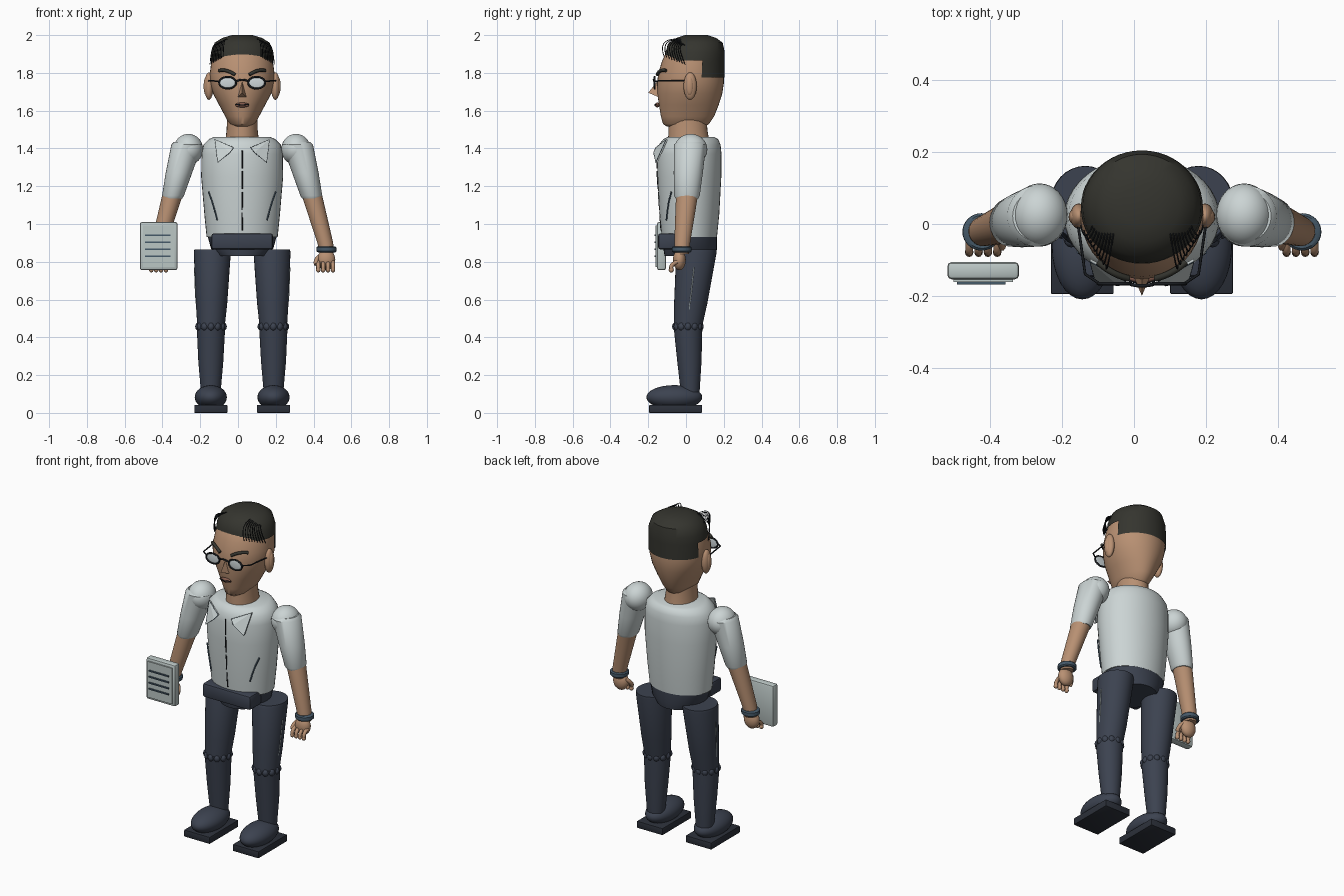
import bpy, bmesh, math
from mathutils import Vector, Matrix

if "Cube" in bpy.data.objects:
    bpy.data.objects.remove(bpy.data.objects["Cube"])

CX = 0.022  # body centre line


def material(name, *rgb):
    m = bpy.data.materials.new(name)
    m.use_nodes = True
    m.diffuse_color = (*rgb, 1)
    bsdf = m.node_tree.nodes["Principled BSDF"]
    bsdf.inputs["Base Color"].default_value = (*rgb, 1)
    bsdf.inputs["Roughness"].default_value = 0.7
    return m


SKIN = material("skin", 0.48, 0.28, 0.17)
SHIRT = material("shirt grey", 0.60, 0.66, 0.66)
NAVY = material("trouser navy", 0.045, 0.055, 0.08)
SOLE = material("sole dark", 0.025, 0.03, 0.042)
HAIR = material("hair charcoal", 0.035, 0.035, 0.028)
BLACK = material("frame black", 0.01, 0.012, 0.015)
LENS = material("lens pale", 0.62, 0.68, 0.70)
BAND = material("slate blue", 0.06, 0.10, 0.14)
LIP = material("lip brown", 0.22, 0.10, 0.07)
PAPER = material("pad grey", 0.50, 0.57, 0.56)


def finish(name, bm, mat, smooth=True):
    bmesh.ops.recalc_face_normals(bm, faces=bm.faces)
    me = bpy.data.meshes.new(name)
    bm.to_mesh(me)
    bm.free()
    me.materials.append(mat)
    ob = bpy.data.objects.new(name, me)
    bpy.context.collection.objects.link(ob)
    if smooth:
        bpy.ops.object.select_all(action="DESELECT")
        ob.select_set(True)
        bpy.context.view_layer.objects.active = ob
        bpy.ops.object.shade_smooth_by_angle(angle=math.radians(40))
    return ob


def loft(name, rows, mat, n=32, drop=None):
    """Stack of ellipses (x, y, z, rx, ry); drop removes faces by centre."""
    bm = bmesh.new()
    rings = [[bm.verts.new((x + rx * math.cos(a), y + ry * math.sin(a), z))
              for a in (2 * math.pi * i / n for i in range(n))] for x, y, z, rx, ry in rows]
    for lo, hi in zip(rings, rings[1:]):
        for i in range(n):
            j = (i + 1) % n
            bm.faces.new((lo[i], lo[j], hi[j], hi[i]))
    bm.faces.new(rings[-1])
    if drop:
        bmesh.ops.delete(bm, geom=[f for f in bm.faces if drop(f.calc_center_median())], context="FACES")
    else:
        bm.faces.new(rings[0])
    return finish(name, bm, mat)


def ball(name, centre, radii, mat, n=24):
    bm = bmesh.new()
    bmesh.ops.create_uvsphere(bm, u_segments=n, v_segments=n // 2, radius=1)
    bm.transform(Matrix.Translation(centre) @ Matrix.Diagonal((*radii, 1)))
    return finish(name, bm, mat)


def box(name, centre, size, mat, bevel=0.0):
    bm = bmesh.new()
    bmesh.ops.create_cube(bm, size=1)
    bm.transform(Matrix.Translation(centre) @ Matrix.Diagonal((*size, 1)))
    if bevel:
        bmesh.ops.bevel(bm, geom=bm.edges[:], offset=bevel, segments=2, affect="EDGES", profile=0.5)
    return finish(name, bm, mat, bevel > 0)


def hull(name, points, mat):
    bm = bmesh.new()
    for p in points:
        bm.verts.new(p)
    bmesh.ops.convex_hull(bm, input=bm.verts)
    return finish(name, bm, mat, False)


def wire(name, points, radius, mat, closed=False):
    cu = bpy.data.curves.new(name, "CURVE")
    cu.dimensions = "3D"
    cu.bevel_depth, cu.bevel_resolution, cu.use_fill_caps = radius, 2, True
    sp = cu.splines.new("POLY")
    sp.points.add(len(points) - 1)
    for sp_point, p in zip(sp.points, points):
        sp_point.co = (*p, 1)
    sp.use_cyclic_u = closed
    cu.materials.append(mat)
    ob = bpy.data.objects.new(name, cu)
    bpy.context.collection.objects.link(ob)
    return ob


def bend(a, b, c, n=10):
    a, b, c = Vector(a), Vector(b), Vector(c)
    return [a * (1 - t) ** 2 + b * 2 * t * (1 - t) + c * t * t for t in (i / n for i in range(n + 1))]


def chest(x, z, lift=0.0):
    """Point on the shirt front at offset x from the centre line."""
    depth = 0.146 + 0.024 * min(1, max(0, (z - 0.93) / 0.35))
    return (CX + x, 0.018 - depth * math.sqrt(1 - (x / 0.22) ** 2) - lift, z)


# Head and neck
loft("neck", [(CX, 0.015, 1.43, 0.09, 0.11), (CX, 0.01, 1.5, 0.082, 0.103), (CX, 0.01, 1.57, 0.08, 0.1)], SKIN)
loft("head", [(CX, 0.0, 1.515, 0.05, 0.10), (CX, 0.0, 1.53, 0.07, 0.122), (CX, 0.008, 1.57, 0.09, 0.141),
              (CX, 0.015, 1.63, 0.122, 0.158), (CX, 0.02, 1.69, 0.154, 0.172), (CX, 0.024, 1.75, 0.17, 0.177),
              (CX, 0.027, 1.80, 0.171, 0.173), (CX, 0.032, 1.86, 0.163, 0.16), (CX, 0.04, 1.91, 0.15, 0.145),
              (CX, 0.05, 1.955, 0.12, 0.115)], SKIN, 40)
hull("nose", [(CX, -0.148, 1.76), (CX - 0.03, -0.13, 1.665), (CX + 0.03, -0.13, 1.665), (CX, -0.2, 1.695)], SKIN)
ball("mouth", (CX, -0.152, 1.63), (0.038, 0.012, 0.013), LIP)
wire("mouth_line", [(CX - 0.036, -0.158, 1.633), (CX, -0.166, 1.63), (CX + 0.036, -0.158, 1.633)], 0.003, BLACK)

# Hair cap, cut high over the brow and ears
loft("hair", [(CX, 0.04, 1.775, 0.172, 0.165), (CX, 0.045, 1.865, 0.17, 0.16), (CX, 0.048, 1.91, 0.165, 0.157),
              (CX, 0.052, 1.96, 0.145, 0.142), (CX, 0.055, 1.985, 0.105, 0.105), (CX, 0.055, 2.0, 0.055, 0.06)],
     HAIR, 48, lambda c: c.z < 1.86 and c.y < 0.085)

# Torso and pelvis
loft("shirt_body", [(CX, 0.018, 0.93, 0.188, 0.146), (CX, 0.018, 1.05, 0.2, 0.158), (CX, 0.018, 1.25, 0.217, 0.169),
                    (CX, 0.018, 1.37, 0.215, 0.17), (CX, 0.02, 1.42, 0.205, 0.163), (CX, 0.025, 1.45, 0.175, 0.145),
                    (CX, 0.025, 1.46, 0.15, 0.125)], SHIRT, 40)
loft("pelvis", [(CX, 0.022, 0.83, 0.13, 0.135), (CX, 0.022, 0.87, 0.165, 0.142), (CX, 0.022, 0.94, 0.184, 0.142)], NAVY)
box("waist_panel", (CX, -0.09, 0.908), (0.325, 0.115, 0.085), NAVY, 0.012)
for k in range(4):
    top = 1.39 - 0.11 * k
    wire(f"placket_seam_{k}", [chest(0, z, 0.001) for z in (top, top - 0.05, top - 0.095)], 0.004, BLACK)

# Writing pad held in front of the right hand
box("pad_cover", (-0.42, -0.13, 0.883), (0.2, 0.048, 0.255), PAPER, 0.012)
box("pad_sheet", (-0.42, -0.157, 0.883), (0.165, 0.009, 0.22), PAPER)
for k in range(4):
    box(f"pad_line_{k}", (-0.425, -0.164, 0.94 - 0.037 * k), (0.135, 0.008, 0.008), BAND)

# Glasses bridge
wire("glasses_bridge", bend((CX - 0.032, -0.168, 1.755), (CX, -0.176, 1.772), (CX + 0.032, -0.168, 1.755)), 0.005, BLACK)

for s, side in ((-1, "right"), (1, "left")):
    def at(x, y, z):
        return (CX + s * x, y, z)

    # Face details
    ball(f"{side}_ear", at(0.176, 0.022, 1.73), (0.024, 0.035, 0.073), SKIN)
    ball(f"{side}_inner_ear", at(0.19, 0.02, 1.73), (0.014, 0.02, 0.05), SKIN)
    wire(f"{side}_brow", bend(at(0.038, -0.152, 1.79), at(0.085, -0.14, 1.822), at(0.122, -0.106, 1.812)), 0.009, HAIR)
    ball(f"{side}_lens", at(0.077, -0.165, 1.748), (0.043, 0.004, 0.029), LENS)
    wire(f"{side}_lens_rim", [at(0.077 + 0.045 * math.cos(a), -0.166, 1.748 + 0.031 * math.sin(a))
                              for a in (math.tau * i / 28 for i in range(28))], 0.005, BLACK, True)
    wire(f"{side}_temple", [at(0.12, -0.165, 1.755), at(0.158, -0.14, 1.758), at(0.178, 0.0, 1.758)], 0.004, BLACK)

    # Loose hair strands arching over the brow
    for i in range(9):
        t = i / 8
        wire(f"{side}_hair_strand_{i}", bend(at(0.075 + 0.06 * t, 0.0, 1.975 - 0.03 * t),
                                             at(0.10 + 0.06 * t, -0.16 + 0.10 * t, 2.0 - 0.03 * t),
                                             at(0.10 + 0.07 * t, -0.115 + 0.11 * t, 1.885 - 0.04 * t)), 0.0022, BLACK)

    # Collar flap and shirt fold
    flap = [at(0.145, -0.105, 1.448), at(0.045, -0.16, 1.405), at(0.065, -0.172, 1.378), at(0.13, -0.16, 1.325)]
    hull(f"{side}_collar", flap + [(x, y + 0.009, z) for x, y, z in flap], SHIRT)
    wire(f"{side}_collar_edge", flap, 0.0015, BAND, True)
    wire(f"{side}_shirt_fold", [chest(s * x, z) for x, z in ((0.178, 1.17), (0.16, 1.12), (0.145, 1.07), (0.132, 1.02))],
         0.004, BAND)

    # Arm
    ball(f"{side}_shoulder", at(0.285, 0.025, 1.395), (0.078, 0.088, 0.082), SHIRT, 32)
    loft(f"{side}_sleeve", [(*at(0.368, 0.005, 1.135), 0.05, 0.06), (*at(0.366, 0.005, 1.15), 0.058, 0.068),
                            (*at(0.335, 0.012, 1.27), 0.07, 0.077), (*at(0.293, 0.022, 1.42), 0.082, 0.085),
                            (*at(0.29, 0.022, 1.435), 0.07, 0.07)], SHIRT)
    loft(f"{side}_forearm", [(*at(0.449, -0.022, 0.84), 0.036, 0.038), (*at(0.44, -0.02, 0.9), 0.042, 0.042),
                             (*at(0.37, 0.005, 1.15), 0.054, 0.058)], SKIN)
    loft(f"{side}_wristband", [(*at(0.447, -0.022, 0.85), 0.046, 0.046), (*at(0.447, -0.022, 0.856), 0.053, 0.052),
                               (*at(0.446, -0.022, 0.876), 0.053, 0.052), (*at(0.445, -0.022, 0.882), 0.046, 0.046)], BAND)

    # Hand with curled fingers
    ball(f"{side}_palm", at(0.445, -0.035, 0.81), (0.048, 0.034, 0.055), SKIN)
    for k in range(4):
        x = 0.403 + 0.026 * k
        wire(f"{side}_finger_{k}", bend(at(x, -0.045, 0.80), at(x, -0.09, 0.785), at(x, -0.075, 0.752), 6), 0.011, SKIN)
        ball(f"{side}_fingertip_{k}", at(x, -0.078, 0.757), (0.012, 0.014, 0.014), SKIN, 12)
    wire(f"{side}_thumb", bend(at(0.41, -0.03, 0.83), at(0.385, -0.05, 0.81), at(0.392, -0.065, 0.785), 6), 0.012, SKIN)

    # Leg
    loft(f"{side}_thigh", [(*at(0.165, 0.01, 0.45), 0.072, 0.074), (*at(0.162, 0.025, 0.58), 0.083, 0.088),
                           (*at(0.158, 0.055, 0.85), 0.098, 0.107), (*at(0.158, 0.057, 0.865), 0.095, 0.104)], NAVY)
    loft(f"{side}_shin", [(*at(0.166, 0.022, 0.11), 0.052, 0.05), (*at(0.166, 0.018, 0.27), 0.066, 0.064),
                          (*at(0.165, 0.01, 0.47), 0.076, 0.077)], NAVY)
    for k in range(12):
        a = math.tau * k / 12
        ball(f"{side}_knee_crease_{k}", at(0.165 + 0.064 * math.cos(a), 0.01 + 0.064 * math.sin(a), 0.457),
             (0.02, 0.02, 0.023), NAVY, 12)
    wire(f"{side}_trouser_seam", [at(0.236, 0.01, 0.5), at(0.247, 0.026, 0.62), at(0.253, 0.042, 0.77)], 0.0025, PAPER)

    # Shoe
    box(f"{side}_sole", at(0.166, -0.055, 0.021), (0.175, 0.28, 0.042), SOLE, 0.004)
    ball(f"{side}_shoe", at(0.166, -0.062, 0.083), (0.085, 0.148, 0.064), NAVY, 32)
